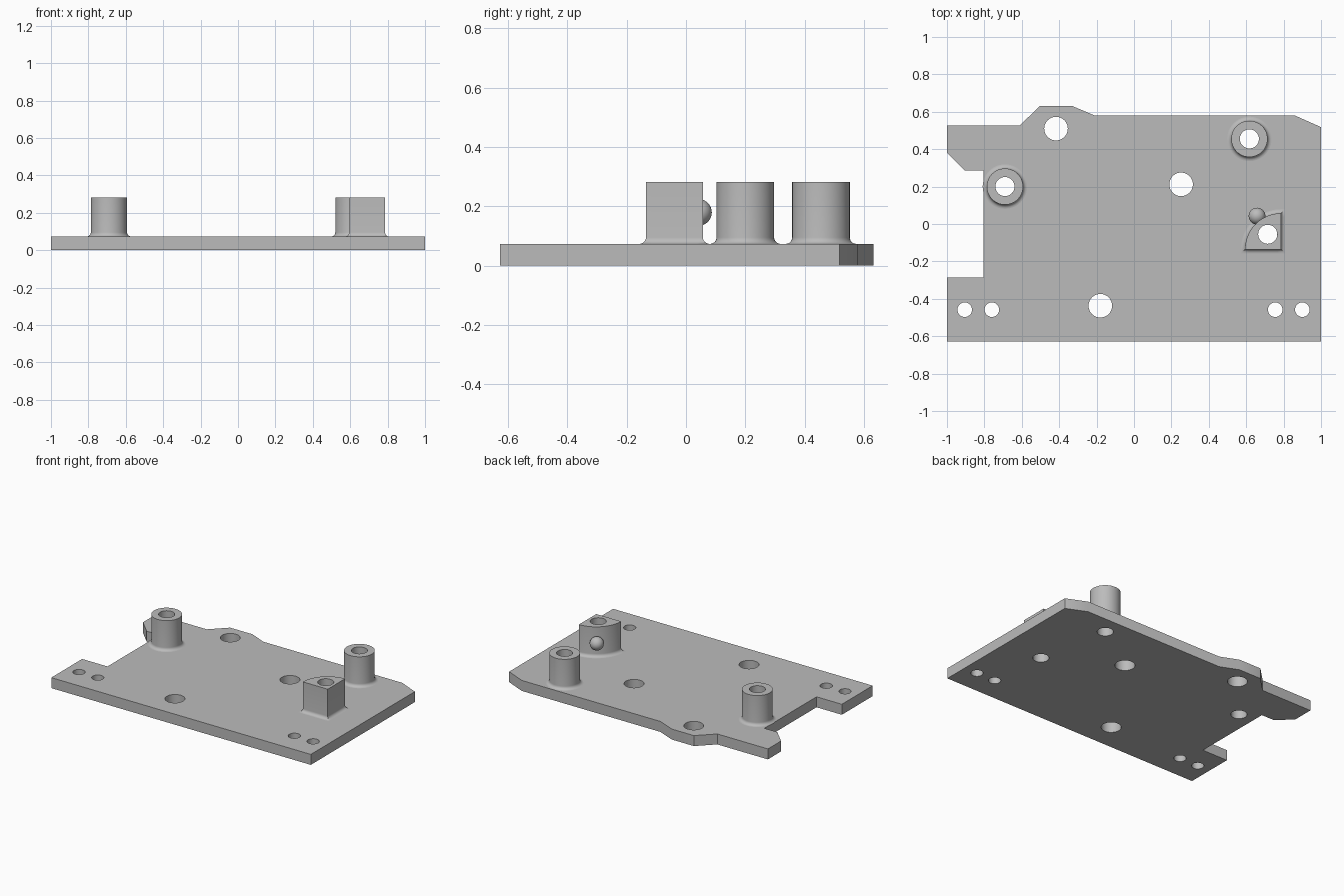
import bpy, bmesh
from math import sin, cos, pi
from mathutils import Vector

if "Cube" in bpy.data.objects:
    bpy.data.objects.remove(bpy.data.objects["Cube"], do_unlink=True)

PLATE = 0.073    # plate thickness
TOP = 0.282      # height of the posts
FILLET = 0.022   # blend at the foot of each post
BORE = 0.051     # hole radius in the posts

grey = bpy.data.materials.new("light_grey")
grey.use_nodes = True
colour = (0.5, 0.5, 0.5, 1)
grey.diffuse_color = colour
grey.node_tree.nodes["Principled BSDF"].inputs["Base Color"].default_value = colour


def arc(cx, cy, r, start=0, end=2 * pi, n=48, closed=True):
    steps = n if closed else n - 1
    return [Vector((cx + r * cos(start + (end - start) * i / steps),
                    cy + r * sin(start + (end - start) * i / steps))) for i in range(n)]


def finish(bm, name):
    bmesh.ops.recalc_face_normals(bm, faces=bm.faces)
    mesh = bpy.data.meshes.new(name)
    bm.to_mesh(mesh)
    bm.free()
    mesh.materials.append(grey)
    obj = bpy.data.objects.new(name, mesh)
    bpy.context.collection.objects.link(obj)
    bpy.ops.object.select_all(action='DESELECT')
    obj.select_set(True)
    bpy.context.view_layer.objects.active = obj
    bpy.ops.object.shade_smooth_by_angle(angle=0.6)
    return obj


def loft(bm, rings):
    loops = [[bm.verts.new(p) for p in ring] for ring in rings]
    n = len(loops[0])
    for a, b in zip(loops, loops[1:]):
        for i in range(n):
            j = (i + 1) % n
            bm.faces.new((a[i], a[j], b[j], b[i]))


def plate_with_holes(name, outline, holes):
    bm = bmesh.new()
    edges = []
    for ring in [outline] + holes:
        vs = [bm.verts.new((p[0], p[1], 0)) for p in ring]
        edges += [bm.edges.new((vs[i - 1], vs[i])) for i in range(len(vs))]
    bmesh.ops.triangle_fill(bm, edges=edges, use_beauty=True)
    ext = bmesh.ops.extrude_face_region(bm, geom=bm.faces[:], use_keep_orig=True)
    for v in ext["geom"]:
        if isinstance(v, bmesh.types.BMVert):
            v.co.z = PLATE
    return finish(bm, name)


def grow(outline, d):
    # Offset a counter-clockwise outline outwards with mitred corners
    out = []
    for i, p in enumerate(outline):
        a = (p - outline[i - 1]).normalized()
        b = (outline[(i + 1) % len(outline)] - p).normalized()
        na, nb = Vector((a.y, -a.x)), Vector((b.y, -b.x))
        out.append(p + (na + nb) * d / (1 + na.dot(nb)))
    return out


def post(name, outline, centre):
    # Filleted foot, straight wall, flat rim and bore
    rings = []
    for k in range(7):
        t = k / 6 * pi / 2
        z = PLATE + FILLET * (1 - cos(t))
        rings.append([(p.x, p.y, z) for p in grow(outline, FILLET * (1 - sin(t)))])
    rings.append([(p.x, p.y, TOP) for p in outline])
    c = Vector(centre)
    bore = [c + (p - c).normalized() * BORE for p in outline]
    rings.append([(p.x, p.y, TOP) for p in bore])
    rings.append([(p.x, p.y, PLATE) for p in bore])
    bm = bmesh.new()
    loft(bm, rings)
    return finish(bm, name)


# Base plate with notched left side, rear tab and drilled holes
outline = [(-1, -.627), (1, -.627), (1, .518), (.86, .58), (-.21, .58),
           (-.333, .632), (-.503, .632), (-.61, .527), (-1, .527), (-1, .382),
           (-.905, .287), (-.805, .287), (-.805, -.287), (-1, -.287)]
round_posts = {"right_round_post": (-.69, .2), "left_round_post": (.617, .455)}
wedge_bore = (.715, -.055)
holes = [arc(x, y, .063) for x, y in ((-.417, .51), (.252, .212), (-.18, -.437))]
holes += [arc(x, -.458, .039, n=32) for x in (-.905, -.76, .755, .9)]
holes += [arc(*c, BORE) for c in [*round_posts.values(), wedge_bore]]
plate_with_holes("base_plate", outline, holes)

# Round posts
for name, c in round_posts.items():
    post(name, arc(*c, .097), c)

# Quarter-round post: two flat sides and one curved side
cx, cy, r = .786, -.135, .192
curve = arc(cx, cy, r, pi / 2, pi, 20, closed=False)
corner = Vector((cx, cy))
side = [curve[-1].lerp(corner, i / 10) for i in range(1, 11)]
side += [corner.lerp(curve[0], i / 10) for i in range(1, 10)]
post("quarter_round_post", curve + side, wedge_bore)

# Small ball set into the curved side
bm = bmesh.new()
bmesh.ops.create_uvsphere(bm, u_segments=32, v_segments=16, radius=.045)
bmesh.ops.translate(bm, verts=bm.verts, vec=(.658, .042, .179))
finish(bm, "locating_ball")
